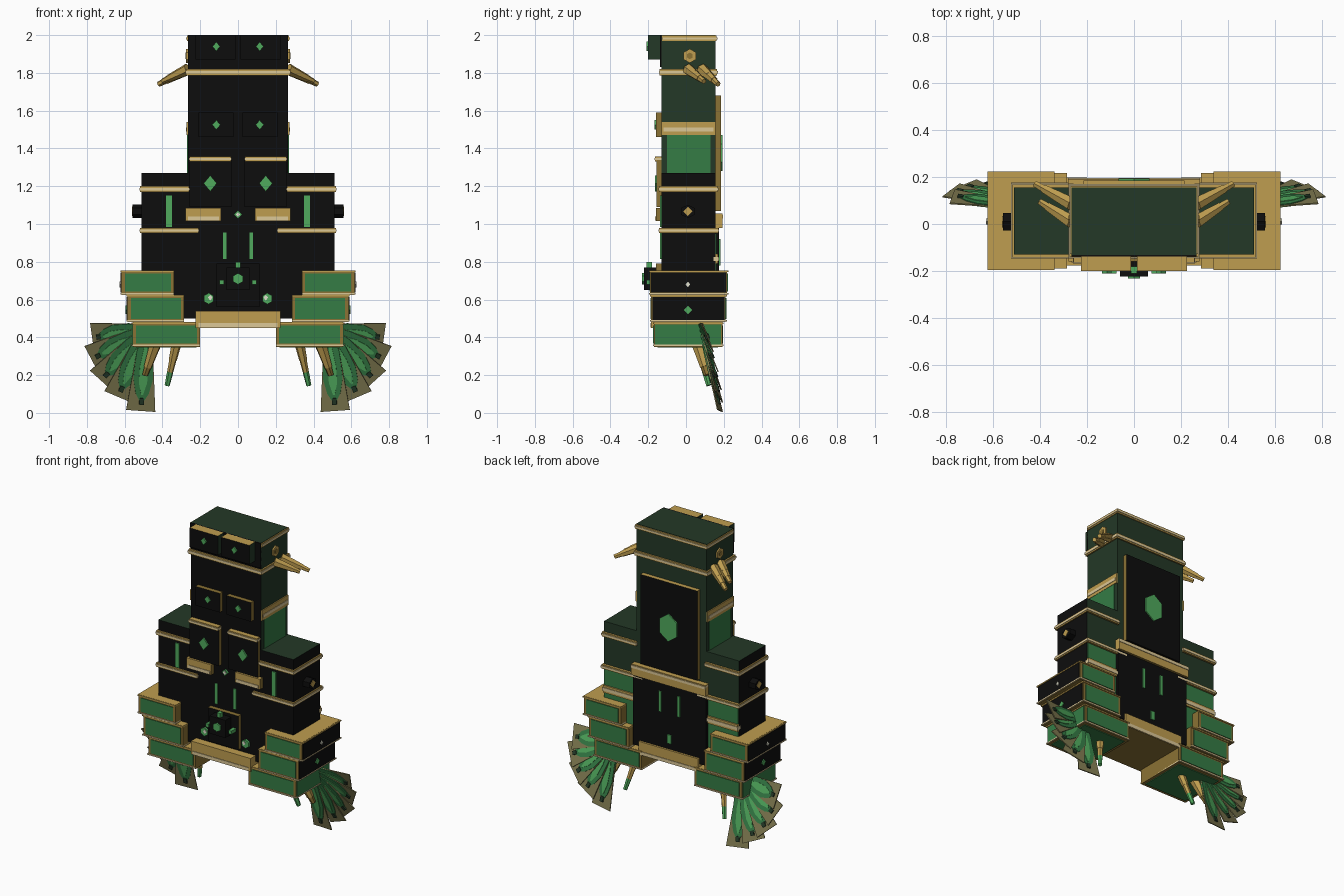
import bpy, bmesh, math
from mathutils import Vector

if "Cube" in bpy.data.objects:
    bpy.data.objects.remove(bpy.data.objects["Cube"])

COLOURS = {
    "black": (0.004, 0.004, 0.004), "dark_green": (0.017, 0.04, 0.02),
    "green": (0.035, 0.2, 0.06), "bright_green": (0.08, 0.4, 0.11),
    "gold": (0.52, 0.34, 0.08), "light_gold": (0.72, 0.58, 0.31),
    "brown_gold": (0.26, 0.17, 0.035), "olive": (0.21, 0.19, 0.08),
    "ivory": (0.75, 0.75, 0.62),
}
MATS = {}
for n, c in COLOURS.items():
    m = bpy.data.materials.new(n)
    m.use_nodes = True
    m.diffuse_color = (*c, 1)
    m.node_tree.nodes["Principled BSDF"].inputs["Base Color"].default_value = (*c, 1)
    MATS[n] = m


def finish(name, bm, mats, rule=None):
    """Turn a bmesh into an object; rule picks the material slot of a face."""
    bmesh.ops.recalc_face_normals(bm, faces=bm.faces)
    bm.normal_update()
    if rule:
        for f in bm.faces:
            f.material_index = rule(f)
    me = bpy.data.meshes.new(name)
    bm.to_mesh(me)
    bm.free()
    for m in mats:
        me.materials.append(MATS[m])
    ob = bpy.data.objects.new(name, me)
    bpy.context.collection.objects.link(ob)
    return ob


def box(name, x, y, z, mat, faces=None, mirror=False):
    """Box from ranges; faces maps front/back/top/bottom/left/right to colours."""
    faces = faces or {}
    bm = bmesh.new()
    bmesh.ops.create_cube(bm, size=1)
    for v in bm.verts:
        v.co = [(r[0] + r[1]) / 2 + c * (r[1] - r[0]) for c, r in zip(v.co, (x, y, z))]
    mats = [mat] + sorted(set(faces.values()) - {mat})

    def rule(f):
        n = f.normal
        i = max(range(3), key=lambda k: abs(n[k]))
        d = (("right", "left"), ("front", "back"), ("bottom", "top"))[i][n[i] > 0]
        return mats.index(faces.get(d, mat))
    ob = finish(name, bm, mats, rule)
    if mirror:
        swap = {"left": "right", "right": "left"}
        box(name + "_mirrored", (-x[1], -x[0]), y, z, mat,
            {swap.get(k, k): v for k, v in faces.items()})
    return ob


def band(name, x, y, z, mirror=False):
    """Gold trim with a pale stripe along its middle."""
    box(name, x, y, z, "gold", {"bottom": "brown_gold"}, mirror)
    h, e = (z[1] - z[0]) * 0.28, 0.004
    box(name + "_stripe", (x[0] - e, x[1] + e), (y[0] - e, y[1] + e),
        (z[0] + h, z[1] - h), "light_gold", None, mirror)


def gem(name, c, axis, w, h, mat, mirror=False, sides=4, t=0.016):
    """Flat faceted stone facing along the x or y axis."""
    for s in ((1, -1) if mirror else (1,)):
        bm = bmesh.new()
        bmesh.ops.create_cone(bm, cap_ends=True, segments=sides, radius1=0.5, radius2=0.5, depth=t)
        for v in bm.verts:
            a, b, d = v.co
            off = (a * w, d, b * h) if axis == "y" else (d, a * w, b * h)
            v.co = Vector((c[0] * s, c[1], c[2])) + Vector(off)
        finish(name + ("_mirrored" if s < 0 else ""), bm, [mat])


def spike(name, a, b, parts):
    """Stepped tapering spike and its mirror; parts = (start, end, radius, colour)."""
    for s in (1, -1):
        p, q = Vector((a[0] * s, a[1], a[2])), Vector((b[0] * s, b[1], b[2]))
        rot = (q - p).to_track_quat("Z", "Y")
        for i, (t0, t1, r, mat) in enumerate(parts):
            bm = bmesh.new()
            bmesh.ops.create_cone(bm, cap_ends=True, segments=6, radius1=r, radius2=r * 0.8,
                                  depth=(q - p).length * (t1 - t0))
            for v in bm.verts:
                v.co = rot @ v.co + p.lerp(q, (t0 + t1) / 2)
            finish(f"{name}_{'left' if s > 0 else 'right'}_{i}", bm, [mat])


# Main tower and wide torso
F, B = -0.13, 0.155
box("tower", (-0.265, 0.265), (F, B), (1.2, 2.0), "dark_green", {"front": "black"})
box("torso", (-0.51, 0.51), (F, B), (0.5, 1.27), "black",
    {"top": "dark_green", "back": "dark_green", "bottom": "brown_gold"})

# Head: trim, brow plates, stones and side discs
box("head_top_trim", (-0.27, 0.27), (-0.128, 0.162), (1.968, 1.997), "gold")
box("head_top_stripe", (-0.274, 0.274), (-0.127, 0.166), (1.977, 1.988), "light_gold")
box("head_cap", (-0.265, 0.265), (-0.131, 0.155), (1.99, 2.0), "dark_green", {"front": "black"})
box("head_front", (-0.265, 0.265), (-0.137, -0.126), (1.83, 2.0), "black")
box("brow_plate", (0.012, 0.225), (-0.2, F), (1.87, 2.0), "black",
    {"top": "gold", "left": "dark_green", "right": "dark_green"}, True)
gem("brow_gem", (0.115, -0.202, 1.94), "y", 0.04, 0.05, "bright_green", True)
gem("head_disc", (0.266, 0.02, 1.89), "x", 0.075, 0.075, "gold", True, 6)
gem("head_disc_core", (0.27, 0.02, 1.89), "x", 0.035, 0.035, "brown_gold", True, 6)
band("neck_band", (-0.275, 0.275), (-0.14, 0.165), (1.787, 1.82))
for i, (a, b) in enumerate((((0.265, 0.01, 1.82), (0.40, 0.095, 1.755)),
                            ((0.265, 0.085, 1.82), (0.42, 0.17, 1.74)))):
    spike(f"horn_{i}", a, b, [(0, 0.45, 0.031, "gold"), (0.4, 0.75, 0.025, "gold"),
                              (0.7, 1, 0.018, "gold")])

# Tower sides
box("side_band", (0.262, 0.272), (F, B), (1.47, 1.54), "gold", None, True)
box("side_band_stripe", (0.262, 0.275), (F + 0.01, B - 0.01), (1.49, 1.51), "light_gold", None, True)
box("side_panel", (0.262, 0.27), (-0.1, 0.13), (1.27, 1.47), "green", None, True)

# Chest plates
EDGE = {"front": "black"}
box("upper_chest_plate", (0.025, 0.21), (-0.16, F), (1.46, 1.59), "brown_gold", EDGE, True)
gem("upper_chest_gem", (0.115, -0.16, 1.525), "y", 0.045, 0.05, "bright_green", True)
box("chest_plate", (0.035, 0.258), (-0.155, F), (1.09, 1.35), "brown_gold", EDGE, True)
band("chest_plate_trim", (0.038, 0.256), (-0.163, F), (1.33, 1.357), True)
gem("chest_gem", (0.147, -0.157, 1.215), "y", 0.07, 0.085, "bright_green", True)
box("belt_plate", (0.09, 0.278), (-0.16, F), (1.015, 1.085), "gold",
    {"left": "brown_gold", "right": "brown_gold"}, True)
box("belt_plate_stripe", (0.1, 0.265), (-0.164, F), (1.018, 1.04), "light_gold", None, True)
gem("belt_gem", (0, -0.135, 1.05), "y", 0.045, 0.045, "bright_green")
gem("belt_gem_core", (0, -0.139, 1.05), "y", 0.025, 0.025, "ivory")

# Shoulders: bands, slots and side bolts
band("shoulder_band", (0.26, 0.518), (-0.142, 0.168), (1.17, 1.2), True)
band("waist_band", (0.21, 0.518), (-0.142, 0.172), (0.952, 0.98), True)
box("shoulder_slot", (0.35, 0.38), (-0.137, F), (0.985, 1.15), "bright_green", None, True)
box("belly_slot", (0.06, 0.08), (-0.137, F), (0.815, 0.955), "bright_green", None, True)
gem("side_bolt", (0.525, 0.01, 1.067), "x", 0.085, 0.07, "black", True, 6, 0.065)
gem("side_bolt_cap", (0.555, 0.01, 1.067), "x", 0.05, 0.05, "gold", True, 4, 0.012)

# Belly emblem
box("belly_plate", (-0.115, 0.115), (-0.16, F), (0.56, 0.79), "brown_gold", EDGE)
box("emblem_block", (-0.06, 0.06), (-0.222, F), (0.65, 0.77), "black")
gem("emblem_gem", (0, -0.224, 0.71), "y", 0.06, 0.06, "bright_green", False, 6)
box("emblem_top", (-0.013, 0.013), (-0.21, -0.18), (0.77, 0.8), "bright_green")
box("emblem_side", (0.075, 0.098), (-0.21, -0.16), (0.68, 0.703), "bright_green", None, True)
gem("belly_gem", (0.155, -0.137, 0.605), "y", 0.06, 0.06, "bright_green", True, 6)
gem("belly_gem_core", (0.147, -0.141, 0.61), "y", 0.025, 0.03, "ivory", True)

# Bottom skirt
box("skirt", (-0.225, 0.225), (-0.185, 0.19), (0.45, 0.54), "gold", {"bottom": "brown_gold"})
box("skirt_stripe", (-0.21, 0.21), (-0.189, 0.194), (0.452, 0.475), "light_gold")

# Back: tall plate, belt and lower panel
box("back_plate", (-0.215, 0.215), (B, 0.185), (1.07, 1.68), "black",
    {"left": "brown_gold", "right": "brown_gold", "top": "gold"})
gem("back_gem", (0, 0.185, 1.375), "y", 0.15, 0.19, "bright_green", False, 6)
box("back_belt", (-0.28, 0.28), (B, 0.192), (0.98, 1.055), "gold", {"bottom": "brown_gold"})
box("back_belt_stripe", (-0.28, 0.28), (B, 0.196), (1.03, 1.048), "light_gold")
box("lower_back_panel", (-0.275, 0.275), (B, 0.176), (0.5, 0.98), "black")
box("lower_back_slot", (0.06, 0.08), (0.176, 0.183), (0.78, 0.92), "bright_green", None, True)
box("lower_back_mark", (-0.014, 0.014), (0.176, 0.183), (0.58, 0.64), "bright_green")
box("back_shoulder_panel", (0.28, 0.505), (B, 0.161), (0.62, 0.95), "green", None, True)
band("back_shoulder_band", (0.28, 0.508), (0.15, 0.17), (0.79, 0.84), True)

# Stepped hip guards with framed panels
HIPS = (("upper", (0.338, 0.617), (-0.19, 0.218), (0.625, 0.755), "black"),
        ("middle", (0.285, 0.585), (-0.184, 0.21), (0.48, 0.625), "black"),
        ("lower", (0.2, 0.557), (-0.17, 0.192), (0.35, 0.48), "green"))
for n, x, y, z, side in HIPS:
    box(f"{n}_hip", x, y, z, "brown_gold", {"top": "gold"}, True)
    e = 0.018
    box(f"{n}_hip_panel", (x[0] + e, x[1] - e), (y[0] - 0.004, y[1] + 0.004),
        (z[0] + e, z[1] - e), "green", None, True)
    box(f"{n}_hip_side", (x[1], x[1] + 0.005), (y[0] + 0.006, y[1] - 0.006),
        (z[0] + 0.012, z[1] - 0.012), side, None, True)
    for k, zz in enumerate((z[0], z[1] - 0.012)):
        box(f"{n}_hip_trim_{k}", (x[0], x[1] + 0.006), (y[0] - 0.006, y[1] + 0.006),
            (zz + 0.003, zz + 0.011), "light_gold" if k == 0 else "gold", None, True)
box("lower_hip_base", (0.22, 0.54), (-0.15, 0.17), (0.345, 0.352), "green", None, True)
gem("hip_stud", (0.62, 0.01, 0.68), "x", 0.025, 0.03, "ivory", True)
gem("hip_gem", (0.588, 0.01, 0.545), "x", 0.045, 0.045, "bright_green", True)

# Hanging pegs
spike("inner_peg", (0.325, 0.06, 0.37), (0.375, 0.12, 0.145),
      [(0, 0.4, 0.027, "gold"), (0.35, 0.72, 0.02, "gold"), (0.68, 1, 0.017, "bright_green")])
spike("outer_peg", (0.435, 0.06, 0.37), (0.492, 0.11, 0.2),
      [(0, 0.4, 0.034, "gold"), (0.35, 0.75, 0.028, "gold"), (0.7, 1, 0.02, "brown_gold")])

# Fans of leaf feathers sweeping out and backwards
LAYERS = (("vane", [(0.0, 0.03), (1.0, 0.077)], "olive", 0.006),
          ("leaf", [(0.0, 0.02), (0.3, 0.045), (0.6, 0.052), (0.78, 0.035), (0.9, 0.006)], "green", 0.014),
          ("spine", [(0.2, 0.006), (0.45, 0.022), (0.65, 0.022), (0.8, 0.005)], "bright_green", 0.02),
          ("tip", [(0.84, 0.012), (0.92, 0.012)], "dark_green", 0.024))
for s in (1, -1):
    for i, (deg, length) in enumerate(((-8, 0.29), (-28, 0.33), (-48, 0.36), (-67, 0.385), (-86, 0.43))):
        ca, sa = math.cos(math.radians(deg)), math.sin(math.radians(deg))
        for n, half, mat, thick in LAYERS:
            bm = bmesh.new()
            outline = half + [(u, -v) for u, v in reversed(half)]
            vs = []
            for u, v in outline:
                u *= length
                z = 0.44 + u * sa + v * ca
                vs.append(bm.verts.new((s * (0.485 + u * ca - v * sa),
                                        0.078 + 0.23 * (0.44 - z) + 0.1 * u * ca - 0.15 * v, z)))
            bm.faces.new(vs)
            ob = finish(f"feather_{n}_{'left' if s > 0 else 'right'}_{i}", bm, [mat])
            mod = ob.modifiers.new("thickness", "SOLIDIFY")
            mod.thickness, mod.offset = thick, 0
